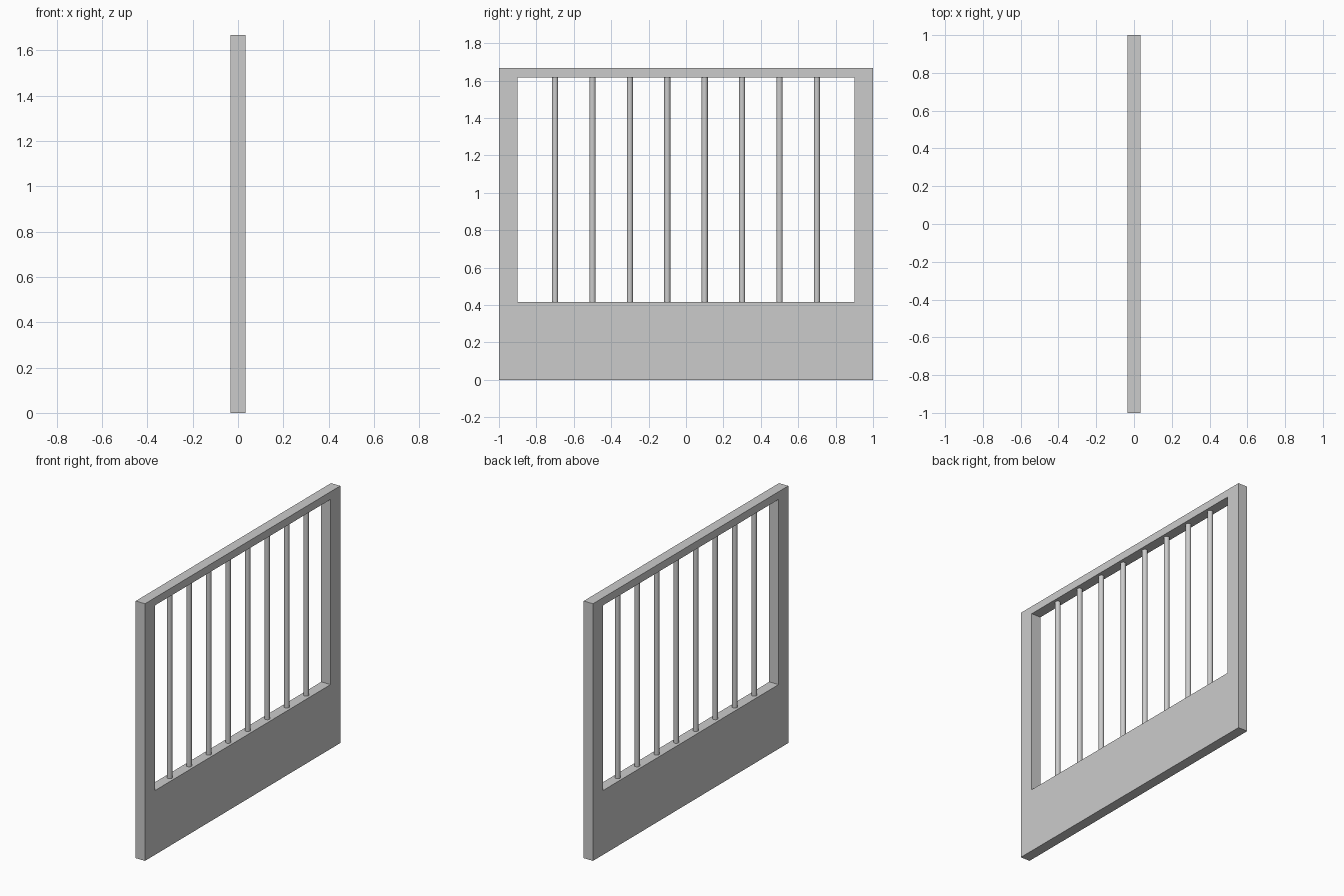
import bpy

# Remove the default cube
cube = bpy.data.objects.get("Cube")
if cube:
    bpy.data.objects.remove(cube, do_unlink=True)

# One plain grey for the whole panel
grey = bpy.data.materials.new("light_grey")
grey.use_nodes = True
color = (0.6, 0.6, 0.6, 1)
grey.diffuse_color = color
grey.node_tree.nodes["Principled BSDF"].inputs["Base Color"].default_value = color

HALF_T = 0.0333           # half thickness of the frame
HEIGHT = 1.667
SILL, HEAD = 0.417, 1.617  # bottom and top of the opening
JAMB = 0.9                # half width of the opening
BAR_R = 0.0167


def frame_mesh():
    """Rectangular frame: outer and inner loops joined front, back, out and in."""
    outer = [(-1, 0), (1, 0), (1, HEIGHT), (-1, HEIGHT)]
    inner = [(-JAMB, SILL), (JAMB, SILL), (JAMB, HEAD), (-JAMB, HEAD)]
    verts = [(x, y, z) for x in (HALF_T, -HALF_T) for y, z in outer + inner]
    faces = []
    for i in range(4):
        j = (i + 1) % 4
        faces += [(i, j, j + 4, i + 4),              # +x side
                  (i + 8, i + 12, j + 12, j + 8),    # -x side
                  (i, i + 8, j + 8, j),              # outer edge
                  (i + 4, j + 4, j + 12, i + 12)]    # opening edge
    mesh = bpy.data.meshes.new("frame")
    mesh.from_pydata(verts, [], faces)
    mesh.materials.append(grey)
    return mesh


# Frame with a deep solid base
frame = bpy.data.objects.new("frame", frame_mesh())
bpy.context.collection.objects.link(frame)

# Eight round upright bars
for i in range(8):
    bpy.ops.mesh.primitive_cylinder_add(
        vertices=24, radius=BAR_R, depth=HEAD - SILL,
        location=(0, -0.7 + 0.2 * i, (SILL + HEAD) / 2))
    bar = bpy.context.object
    bar.name = f"bar_{i + 1}"
    bar.data.materials.append(grey)
    bpy.ops.object.shade_smooth_by_angle()
